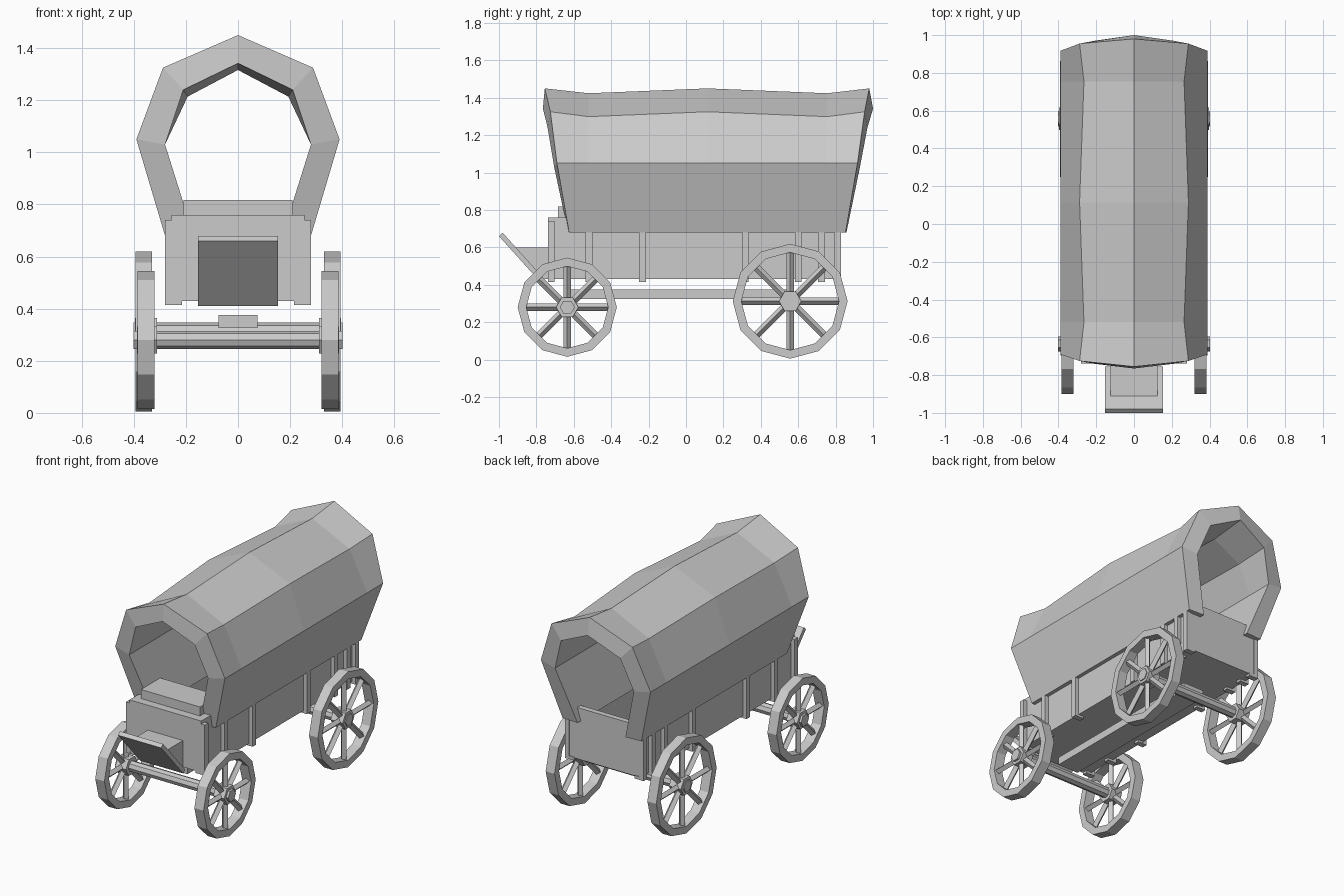
import bpy, bmesh
from math import pi, sin, cos
from mathutils import Matrix, Vector

if "Cube" in bpy.data.objects:
    bpy.data.objects.remove(bpy.data.objects["Cube"])


def finish(name, bm):
    bmesh.ops.recalc_face_normals(bm, faces=bm.faces[:])
    me = bpy.data.meshes.new(name)
    bm.to_mesh(me)
    bm.free()
    ob = bpy.data.objects.new(name, me)
    bpy.context.collection.objects.link(ob)
    return ob


def add_box(bm, x0, x1, y0, y1, z0, z1):
    m = Matrix.Translation(((x0 + x1) / 2, (y0 + y1) / 2, (z0 + z1) / 2)) @ \
        Matrix.Diagonal((x1 - x0, y1 - y0, z1 - z0, 1))
    bmesh.ops.create_cube(bm, size=1, matrix=m)


def boxes(name, *dims):
    bm = bmesh.new()
    for d in dims:
        add_box(bm, *d)
    return finish(name, bm)


def prism_x(name, pts, half):
    # (y, z) outline extruded symmetrically along x
    bm = bmesh.new()
    a = [bm.verts.new((-half, y, z)) for y, z in pts]
    f = bm.faces.new(a)
    r = bmesh.ops.extrude_face_region(bm, geom=[f])
    vs = [v for v in r["geom"] if isinstance(v, bmesh.types.BMVert)]
    bmesh.ops.translate(bm, verts=vs, vec=(2 * half, 0, 0))
    bm.faces.ensure_lookup_table()
    return finish(name, bm)


def rod_x(bm, r, x0, x1, y, z, n=6):
    m = Matrix.Translation(((x0 + x1) / 2, y, z)) @ Matrix.Rotation(pi / 2, 4, 'Y')
    bmesh.ops.create_cone(bm, cap_ends=True, segments=n, radius1=r, radius2=r,
                          depth=x1 - x0, matrix=m)


# canvas cover: arched sections lofted front to back, with thickness
OUT = [(.28, .68), (.39, 1.05), (.288, 1.325), (0, 1.45)]
INN = [(.17, .68), (.28, 1.03), (.21, 1.24), (0, 1.342)]
STATIONS = [  # y of outer points, y of inner points, shoulder scale, drop
    ([-.625, -.69, -.725, -.755], [-.63, -.705, -.74, -.765], 1, 0),
    ([-.52] * 4, [-.52] * 4, .92, .026),
    ([.115] * 4, [.115] * 4, 1, 0),
    ([.755] * 4, [.755] * 4, .92, .026),
    ([.853, .917, .955, .98], [.858, .93, .97, 1.0], 1, 0)]


def ring(bm, prof, ys, sc, drop):
    pts = []
    for i, (x, z) in enumerate(prof):
        top = i >= 2
        pts.append((x * (sc if top else 1), ys[i], z - (drop if top else 0)))
    full = [(-x, y, z) for x, y, z in pts[:3]] + [pts[3]] + pts[2::-1]
    return full


bm = bmesh.new()
rings = []
for yo, yi, sc, drop in STATIONS:
    loop = ring(bm, OUT, yo, sc, drop) + ring(bm, INN, yi, sc, drop)[::-1]
    rings.append([bm.verts.new(p) for p in loop])
n = 14
for a, b in zip(rings, rings[1:]):
    for i in range(n):
        j = (i + 1) % n
        bm.faces.new((a[i], a[j], b[j], b[i]))
for r in (rings[0], rings[-1]):
    for i in range(6):
        bm.faces.new((r[i], r[i + 1], r[12 - i], r[13 - i]))
finish("canvas_cover", bm)

# wagon bed: floor, side walls and end boards
boxes("wagon_bed",
      (-.255, .255, -.70, .82, .43, .46),
      (-.255, -.225, -.70, .82, .43, .75),
      (.225, .255, -.70, .82, .43, .75),
      (-.255, .255, .79, .825, .43, .76))
boxes("front_board", (-.255, .255, -.738, -.50, .43, .76))

# side stakes with small feet turned under the floor
stakes = []
for y in (-.72, -.518, -.233, .317, .60, .725, .812):
    for s in (-1, 1):
        x0, x1 = sorted((s * .25, s * .28))
        stakes.append((x0, x1, y - .018, y + .018, .415, .74))
        x0, x1 = sorted((s * .215, s * .279))
        stakes.append((x0, x1, y - .017, y + .017, .415, .435))
boxes("side_stakes", *stakes)

# driver seat and footrest
boxes("seat", (-.21, .21, -.685, -.49, .755, .818))
prism_x("footrest_support", [(-.73, .6), (-.925, .6), (-.775, .43), (-.73, .43)], .125)
prism_x("footrest_board", [(-1.0, .66), (-.98, .678), (-.755, .428), (-.775, .41)], .153)

# running gear
boxes("centre_beam", (-.075, .075, -.62, .56, .325, .375))


def wheel(name, s, y, z, R, x0, x1):
    bm = bmesh.new()
    # twelve-sided rim
    rr = []
    for i in range(12):
        a = i * pi / 6
        rr.append([bm.verts.new((s * x, y + r * sin(a), z + r * cos(a)))
                   for x, r in ((x0, R), (x1, R), (x1, R - .046), (x0, R - .046))])
    for i in range(12):
        a, b = rr[i], rr[(i + 1) % 12]
        for k in range(4):
            m = (k + 1) % 4
            bm.faces.new((a[k], a[m], b[m], b[k]))
    # eight diamond-section spokes
    L = R - .03
    for i in range(8):
        m = Matrix.Translation((s * (x0 + x1) / 2, y, z)) @ \
            Matrix.Rotation(i * pi / 4, 4, 'X') @ Matrix.Translation((0, 0, L / 2 + .01))
        bmesh.ops.create_cone(bm, cap_ends=True, segments=4, radius1=.02, radius2=.02,
                              depth=L - .02, matrix=m)
    # hub and axle cap
    for r, a, b in ((.06, .31, x1 + .003), (.04, .35, .402)):
        a, b = sorted((s * a, s * b))
        rod_x(bm, r, a, b, y, z)
    finish(name, bm)


for label, y, z, R, x0, x1 in (("front", -.635, .28, .265, .32, .385),
                               ("rear", .557, .312, .307, .33, .393)):
    bm = bmesh.new()
    rod_x(bm, .034, -.33, .33, y, z, 8)
    finish(label + "_axle", bm)
    for s, side in ((-1, "left"), (1, "right")):
        wheel(f"{label}_{side}_wheel", s, y, z, R, x0, x1)
